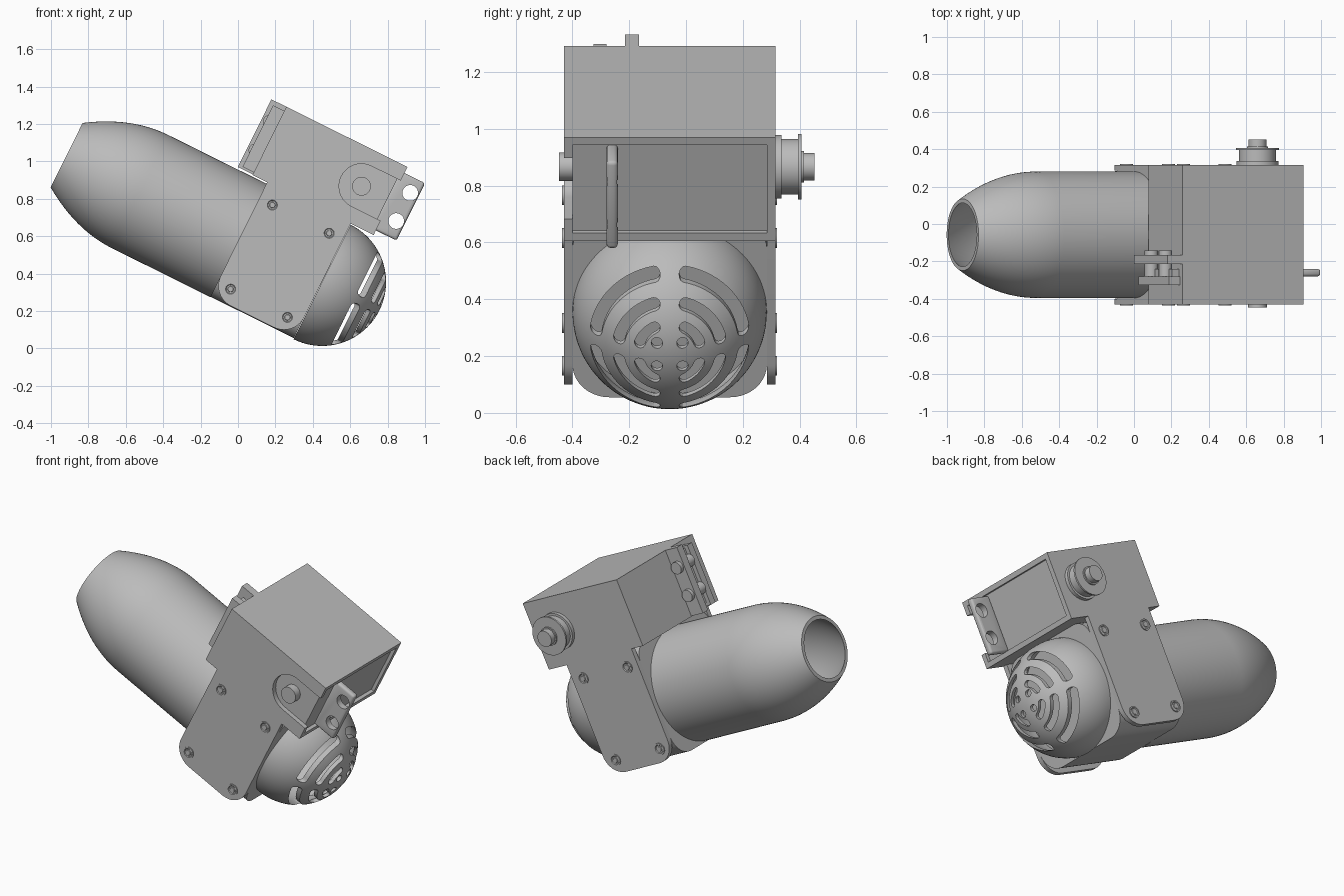
import bpy, bmesh, math
from mathutils import Matrix, Vector

cube = bpy.data.objects.get("Cube")
if cube:
    bpy.data.objects.remove(cube, do_unlink=True)

grey = bpy.data.materials.new("plain grey")
grey.use_nodes = True
grey.diffuse_color = (0.5, 0.5, 0.5, 1)
grey.node_tree.nodes["Principled BSDF"].inputs["Base Color"].default_value = (0.5, 0.5, 0.5, 1)

# Everything is laid out level (u along the barrel, v up), then tilted
TILT = Matrix.Rotation(math.radians(26.4), 4, 'Y')
CY, CV = -0.0575, 0.518      # barrel axis
HALF, WALL = 0.3725, 0.03    # half width of the casing, wall thickness
FRONT, BACK = CY - HALF, CY + HALF
parts = []


def finish(name, bm):
    bmesh.ops.remove_doubles(bm, verts=bm.verts, dist=1e-5)
    bmesh.ops.recalc_face_normals(bm, faces=bm.faces)
    bm.transform(TILT)
    mesh = bpy.data.meshes.new(name)
    bm.to_mesh(mesh)
    bm.free()
    mesh.materials.append(grey)
    ob = bpy.data.objects.new(name, mesh)
    bpy.context.collection.objects.link(ob)
    parts.append(ob)
    return ob


def place(axis, a, b, t):
    return (a, t, b) if axis == 'y' else (t, a, b)


def add_prism(bm, pts, lo, hi, axis):
    rings = [[bm.verts.new(place(axis, a, b, t)) for a, b in pts] for t in (lo, hi)]
    for ring in rings:
        bm.faces.new(ring)
    for i in range(len(pts)):
        j = (i + 1) % len(pts)
        bm.faces.new((rings[0][i], rings[0][j], rings[1][j], rings[1][i]))


def prism(name, pts, lo, hi, axis='y'):
    bm = bmesh.new()
    add_prism(bm, pts, lo, hi, axis)
    return finish(name, bm)


def lathe(name, profile, axis, centre, steps=64):
    # profile holds (distance along axis, radius), wrapped into a closed outline
    bm = bmesh.new()
    rings = []
    for t, r in profile:
        turn = [2 * math.pi * k / steps for k in range(steps)]
        rings.append([bm.verts.new(place(axis, centre[0] + r * math.cos(a),
                                         centre[1] + r * math.sin(a), t)) for a in turn])
    for i in range(len(profile)):
        j = (i + 1) % len(profile)
        if profile[i][1] == 0 and profile[j][1] == 0:
            continue
        for k in range(steps):
            m = (k + 1) % steps
            bm.faces.new((rings[i][k], rings[i][m], rings[j][m], rings[j][k]))
    return finish(name, bm)


def rect(a0, a1, b0, b1):
    return [(a0, b0), (a1, b0), (a1, b1), (a0, b1)]


def rounded(corners, steps=10):
    # right-angled outline with an optional radius at each corner
    out = []
    for i, (a, b, r) in enumerate(corners):
        p = Vector((a, b))
        if r == 0:
            out.append((a, b))
            continue
        d1 = (Vector(corners[i - 1][:2]) - p).normalized()
        d2 = (Vector(corners[(i + 1) % len(corners)][:2]) - p).normalized()
        c = p + r * (d1 + d2)
        for k in range(steps + 1):
            t = math.pi / 2 * k / steps
            out.append(tuple(c - r * (d2 * math.cos(t) + d1 * math.sin(t))))
    return out


def circle(a, b, r, steps=24):
    return [(a + r * math.cos(2 * math.pi * k / steps),
             b + r * math.sin(2 * math.pi * k / steps)) for k in range(steps)]


def cut(ob, cutter):
    mod = ob.modifiers.new("cut", 'BOOLEAN')
    mod.operation, mod.solver, mod.object = 'DIFFERENCE', 'EXACT', cutter
    bpy.context.view_layer.objects.active = ob
    bpy.ops.object.modifier_apply(modifier=mod.name)
    parts.remove(cutter)
    bpy.data.objects.remove(cutter, do_unlink=True)


# Barrel: open tapered tube
taper = [(-1.28 + 0.44 * k / 16, 0.338 - 0.146 * (1 - k / 16) ** 2) for k in range(17)]
outer = taper + [(-0.255, 0.338)]
inner = [(u, r - 0.022) for u, r in reversed(outer)]
lathe("barrel", outer + inner, 'u', (CY, CV), 96)

# Rounded block between the side plates
y0, y1 = FRONT + WALL, BACK - WALL
prism("barrel_block", rounded([(y0, 0.182, 0.13), (y1, 0.182, 0.13),
                               (y1, 0.865, 0.1), (y0, 0.865, 0.1)]), -0.255, 0.243, 'u')

# Vented dome
R, base = 0.342, 0.245
angles = [math.pi / 2 * k / 24 for k in range(25)]
shell = [(base + R * math.sin(a), R * math.cos(a) if a < 1.57 else 0) for a in angles]
lining = [(base + (u - base) * 0.94, r * 0.94) for u, r in reversed(shell)]
dome = lathe("vented_dome", shell + lining, 'u', (CY, CV), 96)


def slot(radius, w, steps=14):
    a0 = math.asin((0.02 + w) / radius)
    a1 = math.pi / 2 - math.asin((0.033 + w) / radius)
    pts = []
    for side in (1, -1):
        lo, hi = (a0, a1) if side == 1 else (a1, a0)
        for k in range(steps + 1):
            a = lo + (hi - lo) * k / steps
            rr = radius + side * w
            pts.append((rr * math.cos(a), rr * math.sin(a)))
        for k in range(1, 6):      # round end
            a = hi + side * math.pi * k / 6 + (0 if side == 1 else math.pi)
            if side == -1:
                a = hi + math.pi + math.pi * k / 6
            pts.append((radius * math.cos(hi) + w * math.cos(a),
                        radius * math.sin(hi) + w * math.sin(a)))
    return pts


bm = bmesh.new()
shapes = [slot(0.262, 0.02), slot(0.182, 0.02), slot(0.112, 0.019), circle(0.045, 0.045, 0.02)]
for sy in (1, -1):
    for sv in (1, -1):
        for shape in shapes:
            add_prism(bm, [(CY + sy * a, CV + sv * b) for a, b in shape], 0.3, 0.8, 'u')
cut(dome, finish("vent_cutter", bm))

# Side plates, the front one notched around the pin
L, E, BOT, TOP = -0.343, 0.38, 0.865, 1.272
outline = [(L, TOP, 0), (L, BOT, 0), (-0.255, BOT, 0), (-0.255, 0.186, 0.12),
           (0.243, 0.186, 0.12), (0.243, BOT, 0), (E, BOT, 0)]
notch = [(E, 0.95, 0), (0.086, 0.95, 0.12), (0.086, 1.19, 0.12), (E, 1.19, 0)]
prism("front_side_plate", rounded(outline + notch + [(E, TOP, 0)]), FRONT, y0)
prism("back_side_plate", rounded(outline + [(E, TOP, 0)]), y1, BACK)

# Upper box: lid, floor and a core set back behind the end rim
prism("box_lid", rect(L, E, TOP - WALL, TOP), y0, y1)
prism("box_floor", rect(L, E, BOT, BOT + WALL), y0, y1)
prism("box_core", rect(L, E - 0.02, BOT + WALL, TOP - WALL), y0, y1)

# Screws on both side plates
for side, face, d in (("front", FRONT, -1), ("back", BACK, 1)):
    for u in (-0.176, 0.163):
        for v in (0.266, 0.768):
            head = [(0, 0), (0, 0.035), (0.006, 0.035), (0.006, 0.027), (0.002, 0.023),
                    (0.002, 0.016), (0.005, 0.014), (0.005, 0)]
            lathe(side + "_screw", [(face + d * t, r) for t, r in head], 'y', (u, v), 24)

# Pin in the notch and stepped knob at the back
KNOB = (0.206, 1.07)
lathe("front_pin", [(y0, 0), (y0, 0.05), (-0.447, 0.05), (-0.447, 0)], 'y', KNOB, 32)
steps = [(0, 0), (0, 0.112), (0.022, 0.112), (0.022, 0.098), (0.08, 0.098), (0.08, 0.116),
         (0.091, 0.116), (0.091, 0.056), (0.1, 0.056), (0.1, 0.048), (0.137, 0.048), (0.137, 0)]
lathe("back_knob", [(BACK + t, r) for t, r in steps], 'y', KNOB, 48)

# End bracket with two holes
bracket = prism("end_bracket", rect(0.355, 0.503, 0.893, 1.236), -0.28, -0.24)
bev = bracket.modifiers.new("round", 'BEVEL')
bev.width, bev.segments = 0.014, 3
bpy.context.view_layer.objects.active = bracket
bpy.ops.object.modifier_apply(modifier=bev.name)
bm = bmesh.new()
for v in (0.986, 1.154):
    add_prism(bm, circle(0.455, v, 0.042, 32), -0.4, -0.1, 'y')
cut(bracket, finish("hole_cutter", bm))

# Layered latch on the other end, with two through bolts
prism("latch_bar", rect(-0.432, L, 0.868, TOP), -0.215, -0.165)
prism("latch_spacer", rect(-0.385, L, 0.9, 1.235), -0.28, -0.24)
prism("latch_strap", rect(-0.41, L, 0.88, 1.247), -0.325, -0.28)
for v in (0.99, 1.16):
    lathe("latch_bolt", [(-0.28, 0), (-0.28, 0.036), (-0.142, 0.036), (-0.142, 0)],
          'y', (-0.388, v), 24)

bpy.ops.object.select_all(action='DESELECT')
for ob in parts:
    ob.select_set(True)
bpy.context.view_layer.objects.active = parts[0]
bpy.ops.object.shade_smooth_by_angle(angle=math.radians(30))
